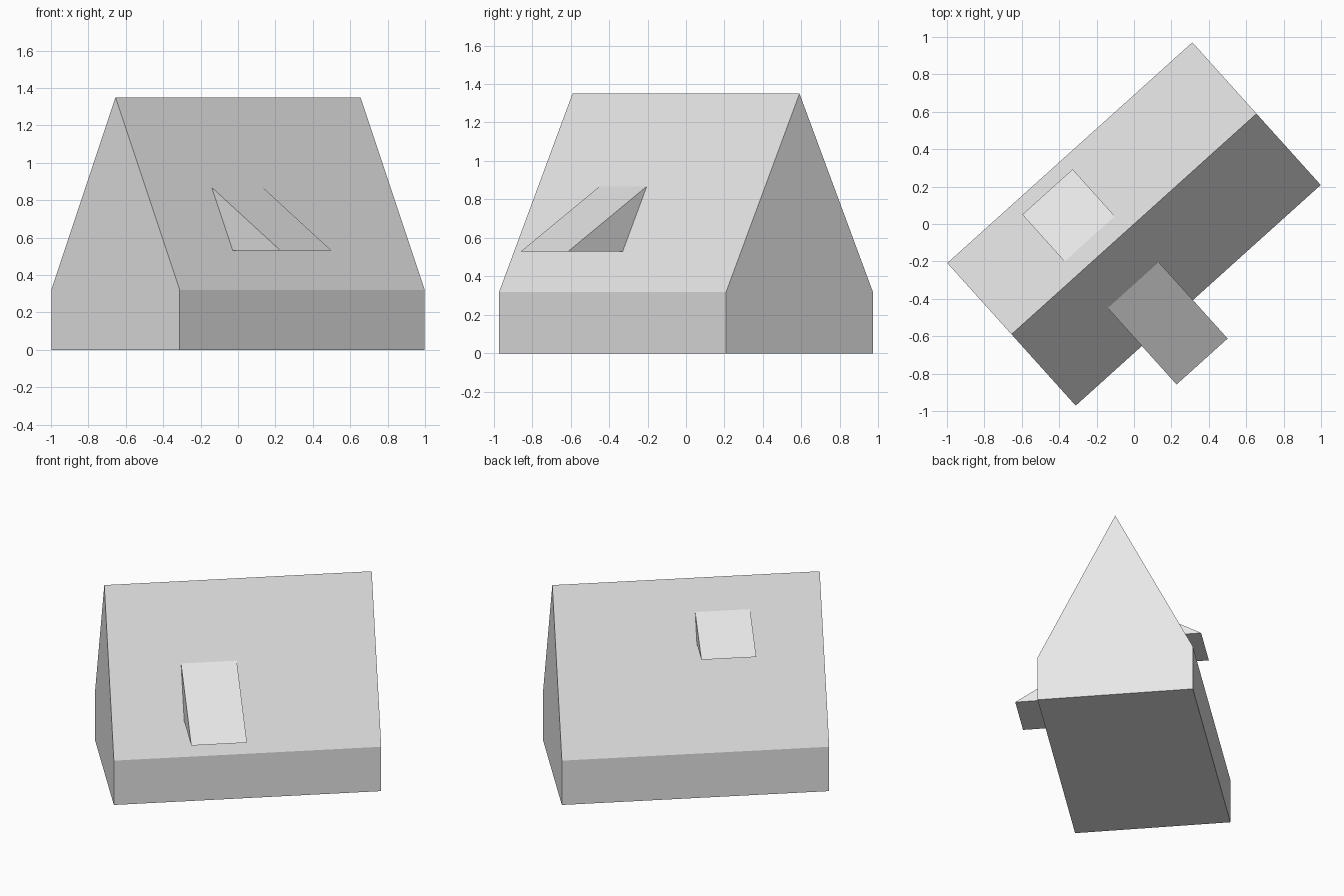
import bpy
import bmesh
import math
from mathutils import Matrix

cube = bpy.data.objects.get("Cube")
if cube:
    bpy.data.objects.remove(cube, do_unlink=True)

# One plain grey for the whole building
grey = bpy.data.materials.new("plain grey")
grey.use_nodes = True
grey.diffuse_color = (0.8, 0.8, 0.8, 1)
grey.node_tree.nodes["Principled BSDF"].inputs["Base Color"].default_value = (0.8, 0.8, 0.8, 1)

TURN = Matrix.Rotation(math.radians(42), 4, "Z")
LENGTH, HALF_WIDTH, EAVES, RIDGE = 1.763, 0.513, 0.32, 1.35


def roof_height(across):
    return RIDGE - (RIDGE - EAVES) * abs(across) / HALF_WIDTH


def roof_across(height):
    return HALF_WIDTH * (RIDGE - height) / (RIDGE - EAVES)


def extrude_profile(name, profile, start, end):
    """Extrude an (across, height) profile along the building, then turn it."""
    bm = bmesh.new()
    face = bm.faces.new([bm.verts.new((start, y, z)) for y, z in profile])
    grown = bmesh.ops.extrude_face_region(bm, geom=[face])["geom"]
    moved = [g for g in grown if isinstance(g, bmesh.types.BMVert)]
    bmesh.ops.translate(bm, verts=moved, vec=(end - start, 0, 0))
    bmesh.ops.recalc_face_normals(bm, faces=bm.faces)
    bm.transform(TURN)
    mesh = bpy.data.meshes.new(name)
    bm.to_mesh(mesh)
    bm.free()
    mesh.materials.append(grey)
    obj = bpy.data.objects.new(name, mesh)
    bpy.context.collection.objects.link(obj)
    return obj


def dormer(name, side, inner, outer, sill, start, end):
    """Wedge with a flat underside, its inner edge tucked into the roof."""
    tuck = roof_across(sill) - 0.02
    profile = [(side * inner, roof_height(inner)),
               (side * outer, sill),
               (side * tuck, sill)]
    return extrude_profile(name, profile, start, end)


# House body: low walls and steep gabled roof
extrude_profile("house_body",
                [(-HALF_WIDTH, 0), (HALF_WIDTH, 0), (HALF_WIDTH, EAVES),
                 (0, RIDGE), (-HALF_WIDTH, EAVES)],
                -LENGTH / 2, LENGTH / 2)

# Wedge dormers, one on each roof slope
dormer("front_dormer", -1, 0.24, 0.79, 0.53, -0.405, -0.038)
dormer("back_dormer", 1, 0.10, 0.437, 0.96, -0.41, -0.048)
